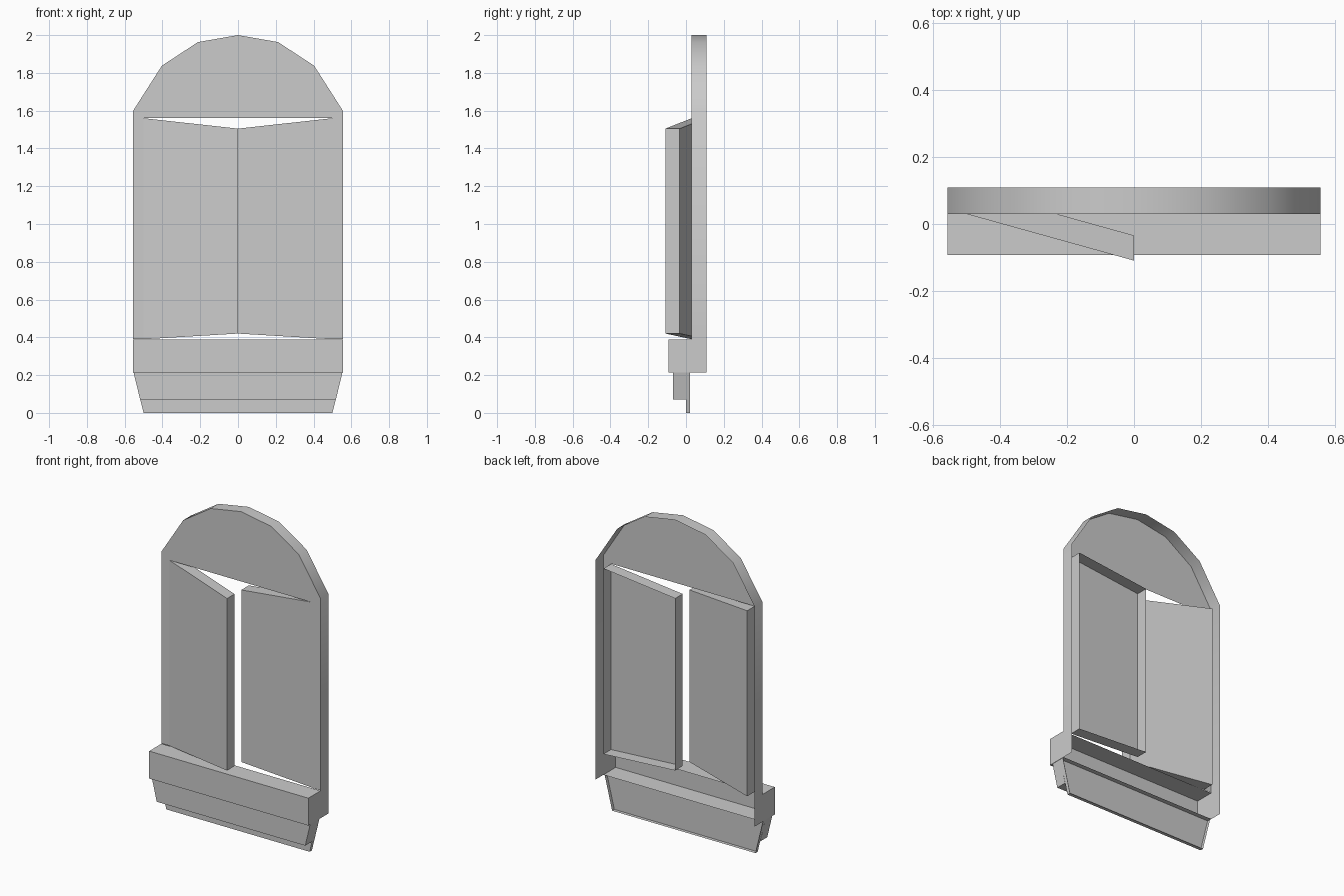
import bpy, bmesh, math

if "Cube" in bpy.data.objects:
    bpy.data.objects.remove(bpy.data.objects["Cube"])


def finish(name, bm, fix=True):
    if fix:
        bmesh.ops.recalc_face_normals(bm, faces=bm.faces[:])
    mesh = bpy.data.meshes.new(name)
    bm.to_mesh(mesh)
    bm.free()
    obj = bpy.data.objects.new(name, mesh)
    bpy.context.collection.objects.link(obj)
    return obj


def tray(name, outline, front, back):
    """Front panel with a rim running backwards, left open at the back."""
    bm = bmesh.new()
    f = [bm.verts.new((x, front, z)) for x, z in outline]
    b = [bm.verts.new((x, back, z)) for x, z in outline]
    bm.faces.new(f)
    for i in range(len(f)):
        j = (i + 1) % len(f)
        bm.faces.new((f[j], f[i], b[i], b[j]))
    return finish(name, bm)


def trapezoid(w_low, w_high, low, high):
    return [(-w_low, low), (w_low, low), (w_high, high), (-w_high, high)]


def shutter(name, side, hinge_y, tip_y, closed):
    """Leaf whose free edge is slightly shorter than its hinged edge."""
    bm = bmesh.new()
    corners = [(0.5 * side, hinge_y, 0.39), (0, tip_y, 0.42),
               (0, tip_y, 1.505), (0.5 * side, hinge_y, 1.56)]
    f = [bm.verts.new(c) for c in corners]
    b = [bm.verts.new((x, y + 0.075, z)) for x, y, z in corners]
    bm.faces.new(f)
    for i in range(4):
        j = (i + 1) % 4
        bm.faces.new((f[j], f[i], b[i], b[j]))
    if closed:
        bm.faces.new(b[::-1])
    return finish(name, bm)


# Arched frame: front plate around the opening, plus an outer band
W, FRONT, BACK = 0.555, 0.03, 0.108
half = [(W, 0.215), (W, 0.39), (W, 1.6), (0.403, 1.838), (0.212, 1.963)]
arch = half + [(0, 2.0)] + [(-x, z) for x, z in reversed(half)]
bm = bmesh.new()
f = [bm.verts.new((x, FRONT, z)) for x, z in arch]
b = [bm.verts.new((x, BACK, z)) for x, z in arch]
for i in range(len(arch) - 1):
    bm.faces.new((f[i + 1], f[i], b[i], b[i + 1]))
opening = [bm.verts.new((x, FRONT, z)) for x, z in
           [(-0.5, 0.39), (-0.5, 1.56), (0.5, 1.56), (0.5, 0.39)]]
bm.faces.new(f[1:-1] + opening)
frame = finish("arched_frame", bm)
for p in frame.data.polygons:
    p.use_smooth = True
frame.data.set_sharp_from_angle(angle=math.radians(40))

# Shutters: left one swung outwards, right one shut
shutter("left_shutter", -1, 0.03, -0.109, True)
shutter("right_shutter", 1, 0.033, 0.033, False)

# Sill and the stepped apron below it
tray("sill", trapezoid(W, W, 0.215, 0.388), -0.092, FRONT)
tray("apron_block", trapezoid(0.518, 0.553, 0.07, 0.215), -0.07, 0.0)
tray("apron_plate", trapezoid(0.5, 0.553, 0.0, 0.215), 0.0, 0.022)
